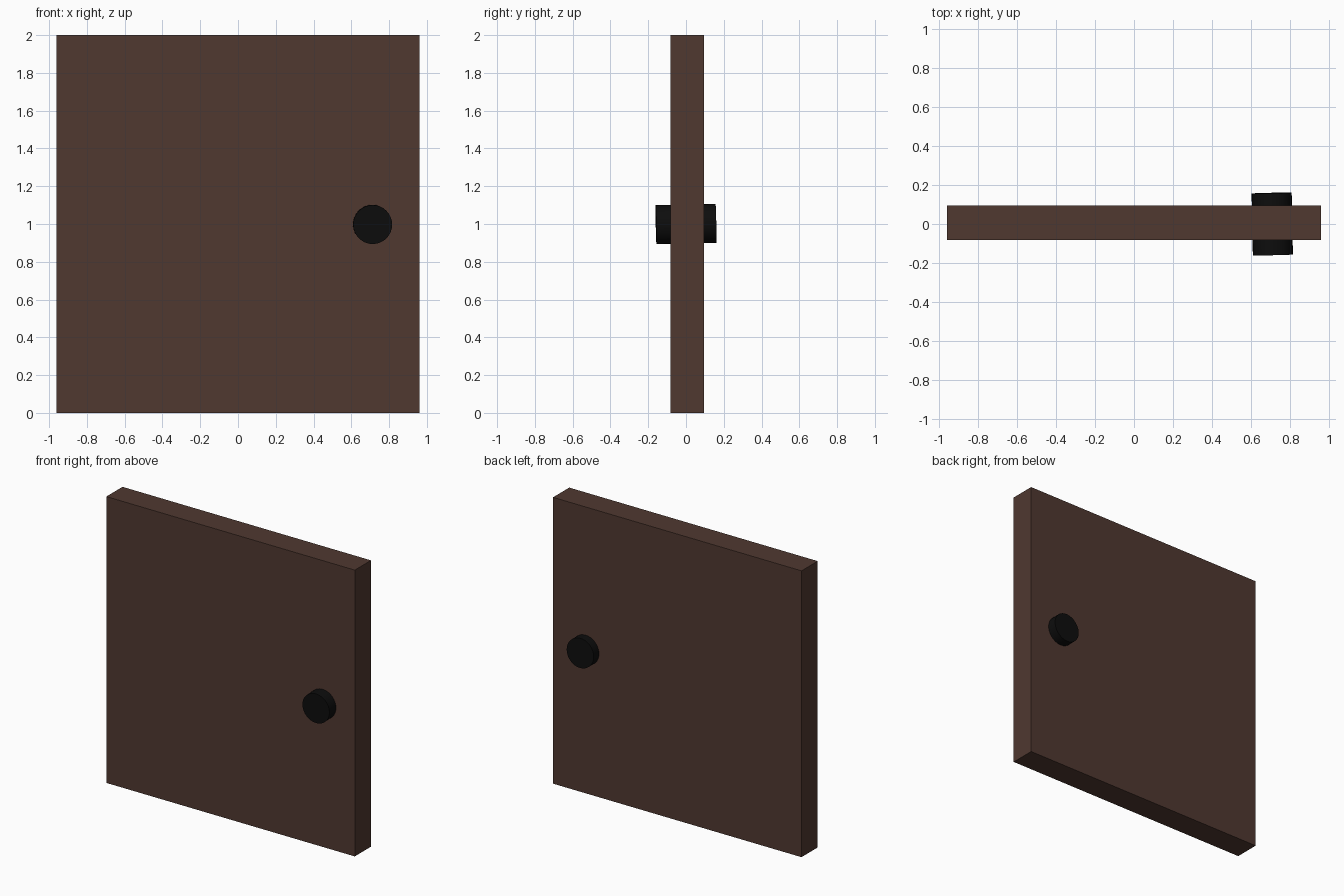
import bpy
from mathutils import Vector

if "Cube" in bpy.data.objects:
    bpy.data.objects.remove(bpy.data.objects["Cube"])


def paint(obj, name, rgb):
    mat = bpy.data.materials.new(name)
    mat.diffuse_color = (*rgb, 1.0)
    mat.use_nodes = True
    mat.node_tree.nodes["Principled BSDF"].inputs["Base Color"].default_value = mat.diffuse_color
    obj.data.materials.append(mat)


# Door slab, slightly off centre in depth
bpy.ops.mesh.primitive_cube_add(size=1, location=(0, 0.007, 1.0))
door = bpy.context.object
door.name = "door_panel"
door.scale = (1.92, 0.178, 2.0)
bpy.ops.object.transform_apply(location=False, rotation=False, scale=True)
paint(door, "dark_wood", (0.08, 0.04, 0.03))

# Round handle passing through the slab, tilted a touch
axis = Vector((-0.02, 1.0, 0.02))
bpy.ops.mesh.primitive_cylinder_add(vertices=32, radius=0.103, depth=0.317,
                                    location=(0.71, 0, 1.0))
knob = bpy.context.object
knob.name = "door_knob"
knob.rotation_euler = axis.to_track_quat('Z', 'Y').to_euler()
paint(knob, "black_metal", (0.004, 0.004, 0.004))
bpy.ops.object.shade_smooth_by_angle()
